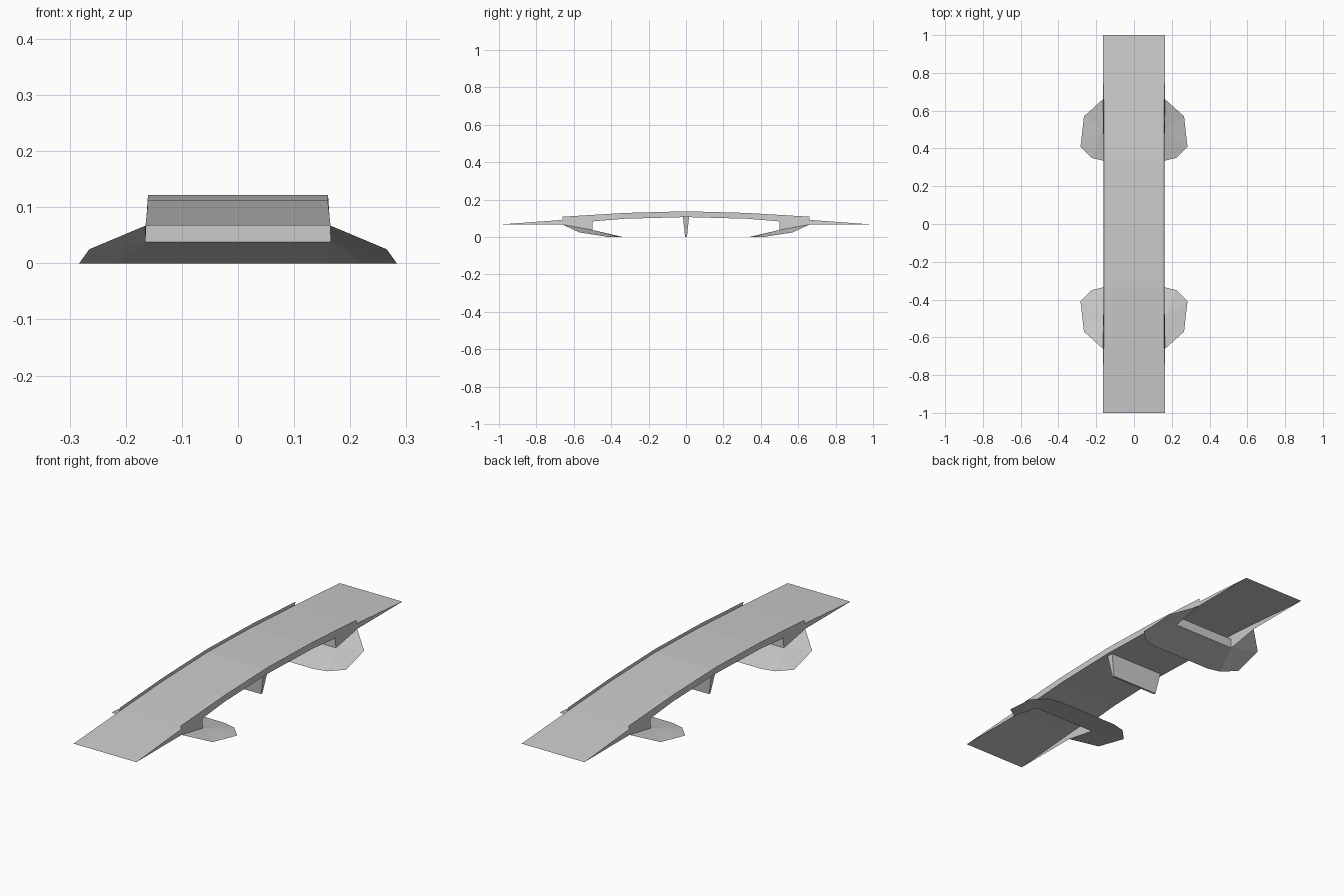
import bpy

if "Cube" in bpy.data.objects:
    bpy.data.objects.remove(bpy.data.objects["Cube"])

stone = bpy.data.materials.new("grey concrete")
stone.diffuse_color = (0.6, 0.6, 0.6, 1)
stone.use_nodes = True
stone.node_tree.nodes["Principled BSDF"].inputs["Base Color"].default_value = stone.diffuse_color


def build(name, faces):
    """One flat-shaded object from a list of polygons."""
    verts, polys, index = [], [], {}
    for face in faces:
        poly = []
        for p in face:
            key = tuple(round(c, 5) for c in p)
            if key not in index:
                index[key] = len(verts)
                verts.append(key)
            poly.append(index[key])
        polys.append(poly)
    mesh = bpy.data.meshes.new(name)
    mesh.from_pydata(verts, [], polys)
    mesh.materials.append(stone)
    obj = bpy.data.objects.new(name, mesh)
    bpy.context.collection.objects.link(obj)
    return obj


def mirrored(faces, axes):
    """Copy polygons across the given axes, keeping their facing."""
    out = list(faces)
    for a in axes:
        out += [[tuple(-c if i == a else c for i, c in enumerate(p))
                 for p in reversed(f)] for f in out]
    return out


def edge(y, z):
    """Point on the side wall, which flares slightly toward its foot."""
    return (0.16 + min(0.005, max(0.0, (0.11 - z) * 0.116)), y, z)


def strip(profile, up):
    """Full-width sheet following a (y, z) profile."""
    faces = []
    for (y0, z0), (y1, z1) in zip(profile, profile[1:]):
        (xa, _, _), (xb, _, _) = edge(y0, z0), edge(y1, z1)
        f = [(-xa, y0, z0), (xa, y0, z0), (xb, y1, z1), (-xb, y1, z1)]
        faces.append(f if up else f[::-1])
    return faces


def both_ends(half):
    return [(-y, z) for y, z in half[:0:-1]] + half


# Arched road deck and its underside
top = [(0, 0.122), (0.33, 0.113), (0.66, 0.092), (1, 0.067)]
under = [(0, 0.107), (0.33, 0.098), (0.5, 0.084)]
rail = [(0, 0.138), (0.33, 0.129), (0.66, 0.109)]
build("road_deck", strip(both_ends(top), True))
build("deck_underside", strip(both_ends(under), False))

# Side walls: parapet and fascia, abutment wing, tapering approach
side = [
    [edge(*under[0]), edge(*under[1]), edge(*rail[1]), edge(*rail[0])],
    [edge(*under[1]), edge(*under[2]), edge(0.66, 0.092),
     edge(*rail[2]), edge(*rail[1])],
    [edge(0.5, 0.038), edge(0.66, 0.067), edge(0.66, 0.092), edge(*under[2])],
    [edge(0.66, 0.067), edge(1, 0.067), edge(0.66, 0.092)],
]
build("side_walls", mirrored(side, (0, 1)))

# Abutment walls facing the channel
build("abutment_walls", mirrored(strip([(0.5, 0.038), (0.5, 0.084)], True), (1,)))

# Sloping banks: fan beside each wall plus the slope under the deck
hub = edge(0.5, 0.038)
toe = (0.16, 0.335, 0)
rim = [edge(0.66, 0.067), (0.265, 0.57, 0.025), (0.283, 0.41, 0),
       (0.225, 0.35, 0), toe]
fan = [[hub, b, a] for a, b in zip(rim, rim[1:])]
slope = [[(-toe[0], toe[1], 0), toe, hub, (-hub[0], hub[1], hub[2])]]
build("banks", mirrored(fan, (0, 1)) + mirrored(slope, (1,)))

# Central pier, tapering toward its foot
corners = [(-1, -1), (1, -1), (1, 1), (-1, 1)]
foot = [(0.125 * a, 0.005 * b, 0) for a, b in corners]
head = [(0.145 * a, 0.016 * b, 0.107) for a, b in corners]
pier = [[foot[i], foot[(i + 1) % 4], head[(i + 1) % 4], head[i]] for i in range(4)]
build("pier", pier + [foot[::-1], head])
